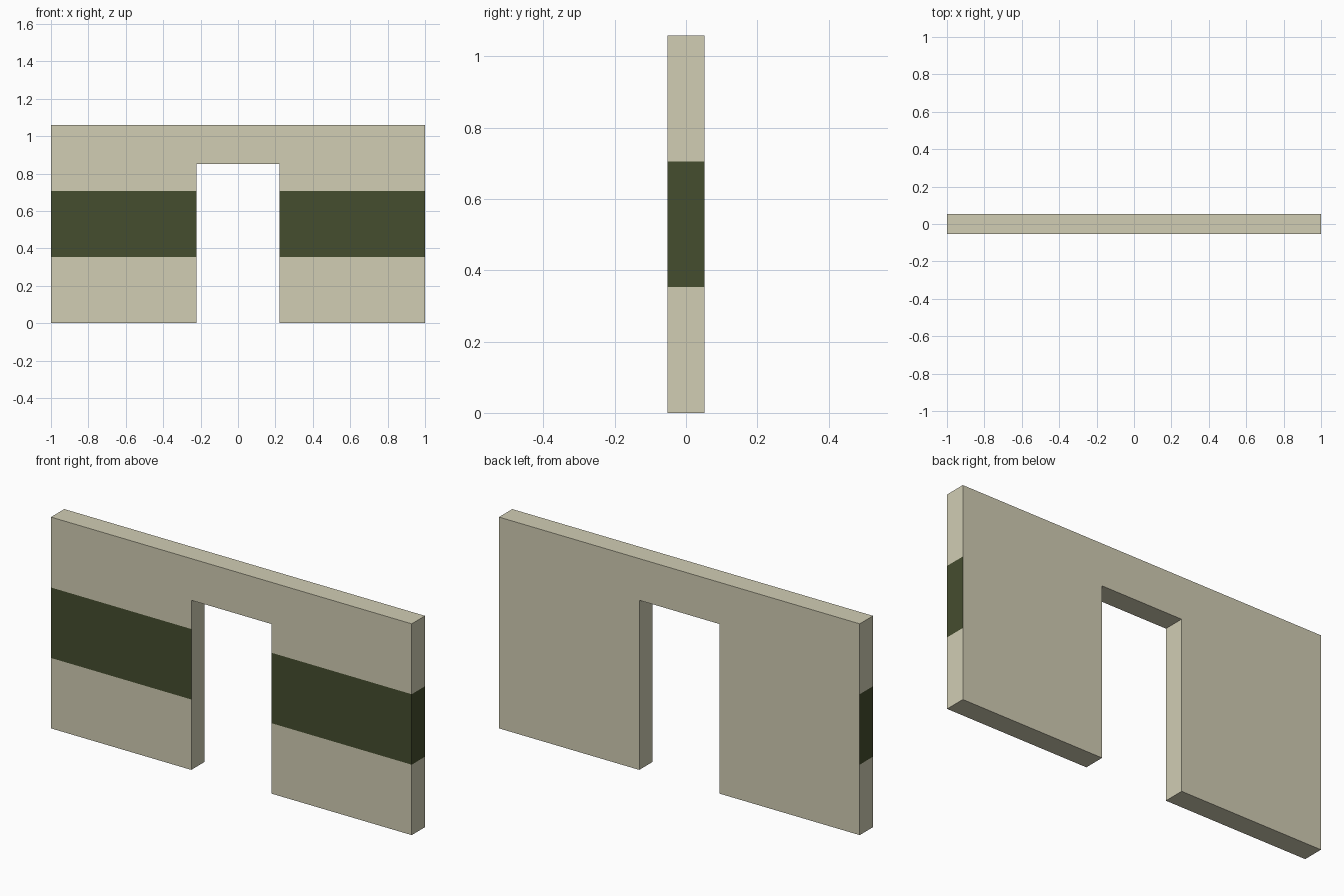
import bpy, bmesh
from mathutils import Vector

if "Cube" in bpy.data.objects:
    bpy.data.objects.remove(bpy.data.objects["Cube"])

HALF_W, HALF_T, HEIGHT = 1.0, 0.0525, 1.059
DOOR_HALF, DOOR_TOP = 0.222, 0.85
BAND_LOW, BAND_HIGH = HEIGHT / 3, HEIGHT * 2 / 3


def material(name, color):
    m = bpy.data.materials.new(name)
    m.diffuse_color = (*color, 1)
    m.use_nodes = True
    m.node_tree.nodes["Principled BSDF"].inputs["Base Color"].default_value = m.diffuse_color
    return m


# wall: doorway outline extruded through the thickness
half = [(DOOR_HALF, DOOR_TOP), (DOOR_HALF, 0), (HALF_W, 0), (HALF_W, HEIGHT)]
outline = half + [(-x, z) for x, z in reversed(half)]
bm = bmesh.new()
face = bm.faces.new([bm.verts.new((x, -HALF_T, z)) for x, z in outline])
ext = bmesh.ops.extrude_face_region(bm, geom=[face], use_keep_orig=True)
back = [v for v in ext["geom"] if isinstance(v, bmesh.types.BMVert)]
bmesh.ops.translate(bm, verts=back, vec=(0, 2 * HALF_T, 0))

# cut lines for the painted band and the lintel
for z in (BAND_LOW, BAND_HIGH, DOOR_TOP):
    bmesh.ops.bisect_plane(bm, geom=bm.verts[:] + bm.edges[:] + bm.faces[:],
                           plane_co=(0, 0, z), plane_no=(0, 0, 1))
bmesh.ops.recalc_face_normals(bm, faces=bm.faces)

# painted band: front face and both wall ends only
for f in bm.faces:
    c = f.calc_center_median()
    front = c.y < -HALF_T + 0.001
    end = abs(c.x) > HALF_W - 0.001
    f.material_index = int(BAND_LOW < c.z < BAND_HIGH and (front or end))

mesh = bpy.data.meshes.new("doorway_wall")
bm.to_mesh(mesh)
bm.free()
mesh.materials.append(material("plaster", (0.638, 0.610, 0.456)))
mesh.materials.append(material("dark_green_band", (0.060, 0.074, 0.028)))
bpy.context.collection.objects.link(bpy.data.objects.new("doorway_wall", mesh))
